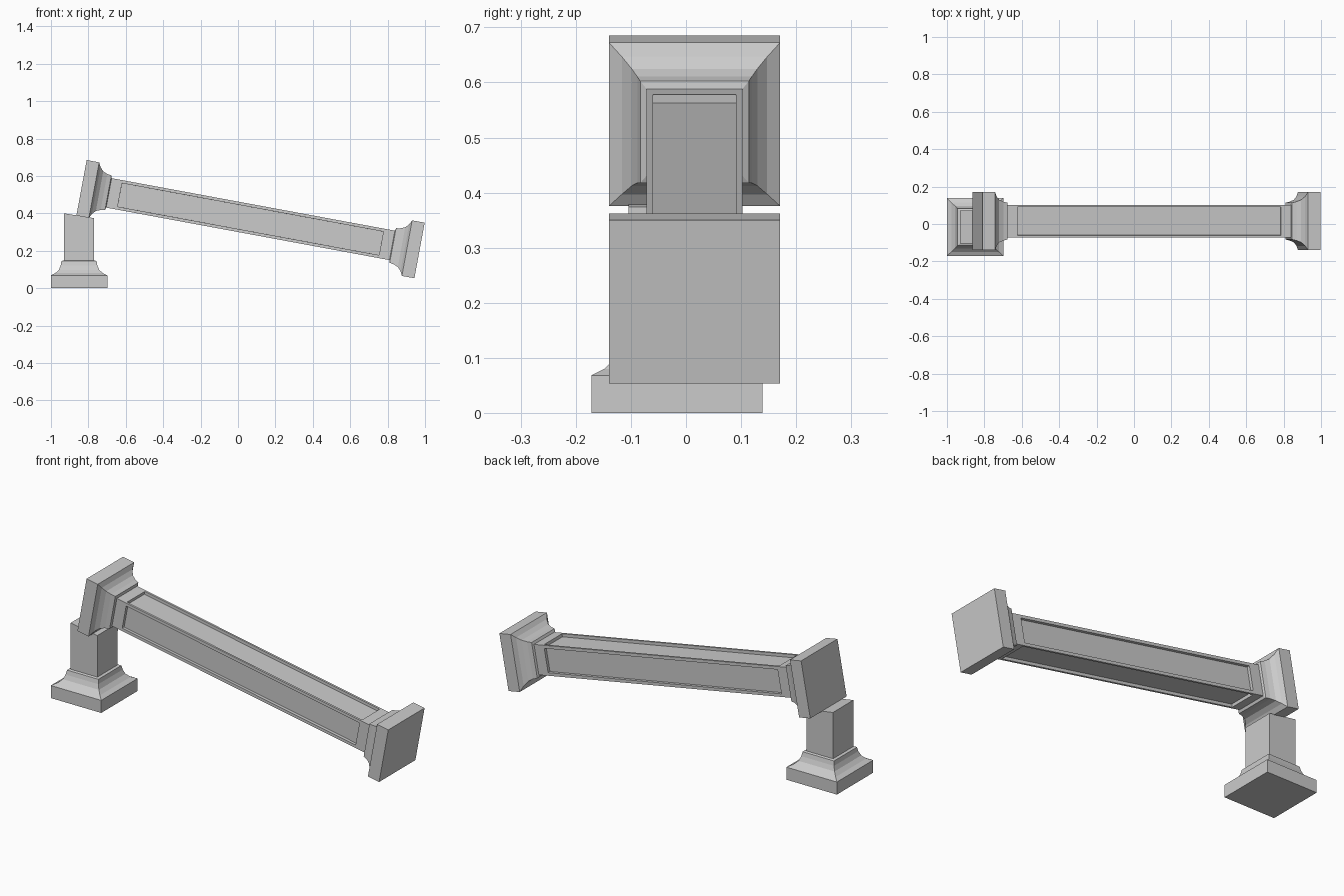
import bpy, bmesh, math
from mathutils import Matrix, Vector

if "Cube" in bpy.data.objects:
    bpy.data.objects.remove(bpy.data.objects["Cube"])

def loft(bm, rings):
    """Stack of rectangular rings (z, half_x, half_y) skinned and capped."""
    loops = []
    for z, hx, hy in rings:
        loops.append([bm.verts.new((sx * hx, sy * hy, z))
                      for sx, sy in ((-1, -1), (1, -1), (1, 1), (-1, 1))])
    bands = []
    for a, b in zip(loops, loops[1:]):
        bands.append([bm.faces.new((a[i], a[(i + 1) % 4], b[(i + 1) % 4], b[i]))
                      for i in range(4)])
    bm.faces.new(loops[0][::-1])
    bm.faces.new(loops[-1])
    return loops, bands

def finish(bm, name, matrix):
    bmesh.ops.recalc_face_normals(bm, faces=bm.faces)
    mesh = bpy.data.meshes.new(name)
    bm.to_mesh(mesh)
    bm.free()
    ob = bpy.data.objects.new(name, mesh)
    ob.matrix_world = matrix
    bpy.context.collection.objects.link(ob)
    return ob

# shared base moulding: slab, concave flare, small step to the shaft
moulding = [(0, .151, .1555), (.068, .151, .1555), (.080, .127, .132),
            (.098, .108, .114), (.122, .098, .104), (.145, .094, .0985),
            (.149, .080, .087)]

# broken pedestal stump with a slanted top
bm = bmesh.new()
loops, _ = loft(bm, moulding + [(.387, .080, .0875)])
for v in loops[-1]:
    v.co.z -= v.co.x * .16
finish(bm, "broken_stump", Matrix.Translation((-.85, -.0165, 0)))

# fallen column: moulding at both ends, panelled shaft between
L = 1.838
half = [(z - L / 2, hx, hy) for z, hx, hy in moulding] + [(.192 - L / 2, .080, .087)]
bm = bmesh.new()
_, bands = loft(bm, half + [(-z, hx, hy) for z, hx, hy in reversed(half)])

# recessed panel on each side of the shaft
for f in bands[len(half) - 1]:
    f.normal_update()
    c = f.calc_center_median()
    out = Vector((c.x, c.y, 0)).normalized()
    inset = .023 if abs(out.y) > .5 else .016
    bmesh.ops.inset_individual(bm, faces=[f], thickness=inset, depth=0)
    # duplicate the rim inward to get a vertical recess wall
    bmesh.ops.inset_individual(bm, faces=[f], thickness=.0002, depth=0)
    for v in f.verts:
        v.co -= out * .016

# lay the column along +x, tipping downward to the right
tilt = Matrix.Rotation(math.radians(90 + 10.5), 4, 'Y')
finish(bm, "fallen_column", Matrix.Translation((.067, .0155, .369)) @ tilt)
